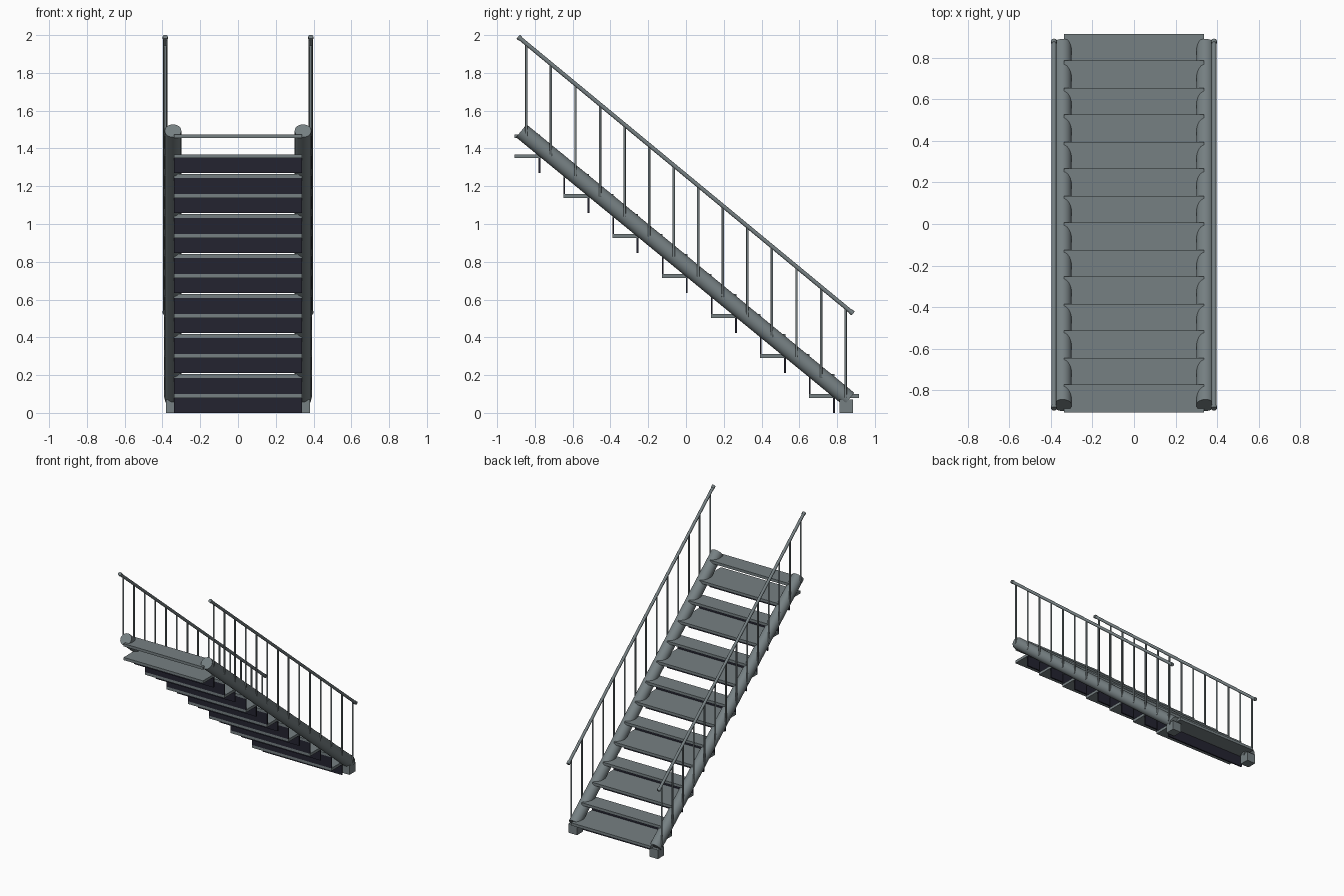
import bpy
import bmesh
from mathutils import Vector

if "Cube" in bpy.data.objects:
    bpy.data.objects.remove(bpy.data.objects["Cube"])


def material(name, rgb):
    m = bpy.data.materials.new(name)
    m.diffuse_color = (*rgb, 1)
    m.use_nodes = True
    m.node_tree.nodes["Principled BSDF"].inputs["Base Color"].default_value = m.diffuse_color
    return m


GREY = material("steel_grey", (0.18, 0.215, 0.225))
DARK = material("dark_navy", (0.017, 0.017, 0.03))


def box(name, x, y, z, mat):
    """Box from (min, max) ranges on each axis."""
    bm = bmesh.new()
    bmesh.ops.create_cube(bm, size=1)
    for v in bm.verts:
        v.co = Vector([(r[0] + r[1]) / 2 + c * (r[1] - r[0]) for r, c in zip((x, y, z), v.co)])
    return finish(name, bm, mat)


def rod(name, a, b, radius, sides, mat):
    """Capped cylinder between two points."""
    a, b = Vector(a), Vector(b)
    bm = bmesh.new()
    bmesh.ops.create_cone(bm, cap_ends=True, segments=sides, radius1=radius,
                          radius2=radius, depth=(b - a).length)
    q = (b - a).to_track_quat('Z', 'Y')
    for v in bm.verts:
        v.co = q @ v.co + (a + b) / 2
    for f in bm.faces:
        f.smooth = len(f.verts) == 4
    ob = finish(name, bm, mat)
    for e in ob.data.edges:
        n = [p for p in ob.data.polygons if e.key in p.edge_keys]
        e.use_edge_sharp = len(n) == 2 and n[0].normal.angle(n[1].normal) > 1
    return ob


def finish(name, bm, mat):
    me = bpy.data.meshes.new(name)
    bm.to_mesh(me)
    bm.free()
    me.materials.append(mat)
    ob = bpy.data.objects.new(name, me)
    bpy.context.collection.objects.link(ob)
    return ob


RUN, RISE, W = 0.13, 0.1058, 0.338


def tube_z(y):
    return 0.779 - 0.819 * y


def rail_z(y):
    return 1.257 - 0.826 * y


# seven pairs: narrow upper tread, double-depth lower tread, two dark risers
for i in range(7):
    y = -0.908 + i * 2 * RUN
    top = 1.475 - i * 2 * RISE
    low = top - RISE
    box("narrow_tread", (-W, W), (y, y + RUN + 0.005), (top - 0.021, top), GREY)
    box("wide_tread", (-W, W), (y, y + 2 * RUN + 0.003), (low - 0.021, low), GREY)
    box("hanging_riser", (-W, W), (y + RUN - 0.003, y + RUN + 0.007),
        (max(low - 0.1, 0), low - 0.02), DARK)
    if i:  # the topmost pair is open at the back
        box("upper_riser", (-W, W), (y, y + 0.008), (low, top - 0.02), DARK)

# both sides: stringer, foot, handrail and balusters
for s in (-1, 1):
    xs, xr = s * 0.344, s * 0.385
    rod("stringer", (xs, -0.872, tube_z(-0.872)), (xs, 0.863, tube_z(0.863)), 0.044, 24, GREY)
    box("foot", (xs - 0.036, xs + 0.036), (0.812, 0.885), (0, 0.07), GREY)
    rod("handrail", (xr, -0.888, rail_z(-0.888)), (xr, 0.885, rail_z(0.885)), 0.011, 12, GREY)
    for e in (-0.882, 0.876):
        rod("rail_end_cap", (xr, e - 0.007, rail_z(e - 0.007)),
            (xr, e + 0.007, rail_z(e + 0.007)), 0.0135, 12, GREY)
    for k in range(14):
        y = -0.845 + k * RUN
        rod("baluster", (xr, y, tube_z(y) - 0.005), (xr, y, rail_z(y)), 0.0065, 10, GREY)
